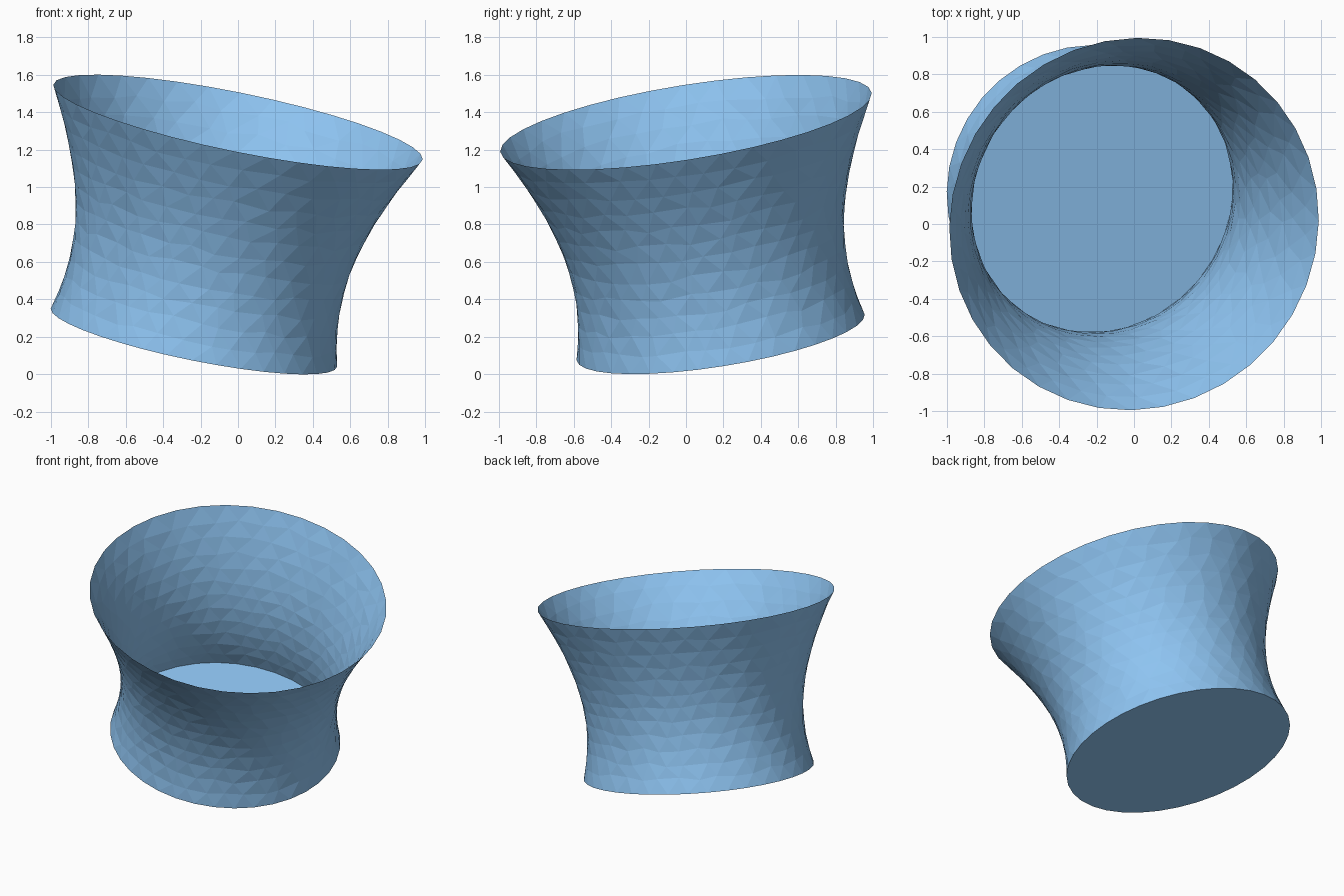
import bpy, bmesh, math, random
from mathutils import Vector

if "Cube" in bpy.data.objects:
    bpy.data.objects.remove(bpy.data.objects["Cube"])

random.seed(4)
SIDES, RINGS = 36, 12
BASE = Vector((-0.235, 0.185, 0.196))     # centre of the closed bottom disc
AXIS = Vector((0.198, -0.156, 0.968)).normalized()
HEIGHT = 1.188
WAIST_R, WAIST_H, FLARE = 0.735, 0.327, 0.636
tilt = Vector((0, 0, 1)).rotation_difference(AXIS)


def radius(h):
    # hyperbola profile, narrowest at the waist
    return math.sqrt(WAIST_R ** 2 + FLARE * (h - WAIST_H) ** 2)


def point(a, h):
    r = radius(h)
    return BASE + tilt @ Vector((r * math.cos(a), r * math.sin(a), h))


bm = bmesh.new()
rings = []
for i in range(RINGS + 1):
    inner = 0 < i < RINGS
    ring = []
    for j in range(SIDES):
        # inner points slide along the surface for the irregular facets
        da = random.uniform(-0.2, 0.2) if inner else 0
        dh = random.uniform(-0.15, 0.15) if inner else 0
        ring.append(bm.verts.new(point((j + 0.5 * (i % 2) + da) * math.tau / SIDES,
                                       (i + dh) * HEIGHT / RINGS)))
    rings.append(ring)

# flared wall: staggered triangles
for i in range(RINGS):
    lo, hi = rings[i], rings[i + 1]
    for j in range(SIDES):
        k = (j + 1) % SIDES
        if i % 2 == 0:
            bm.faces.new((lo[j], lo[k], hi[j]))
            bm.faces.new((lo[k], hi[k], hi[j]))
        else:
            bm.faces.new((lo[j], lo[k], hi[k]))
            bm.faces.new((lo[j], hi[k], hi[j]))

# flat floor, open top
bm.faces.new(list(reversed(rings[0])))

# stand on z = 0
low = min(v.co.z for v in bm.verts)
for v in bm.verts:
    v.co.z -= low

mesh = bpy.data.meshes.new("tilted_flared_vessel")
bm.to_mesh(mesh)
bm.free()
obj = bpy.data.objects.new("tilted_flared_vessel", mesh)
bpy.context.collection.objects.link(obj)

# pale blue material
mat = bpy.data.materials.new("pale_blue")
mat.diffuse_color = (0.27, 0.55, 0.88, 1)
mat.use_nodes = True
mat.node_tree.nodes["Principled BSDF"].inputs["Base Color"].default_value = mat.diffuse_color
mesh.materials.append(mat)
